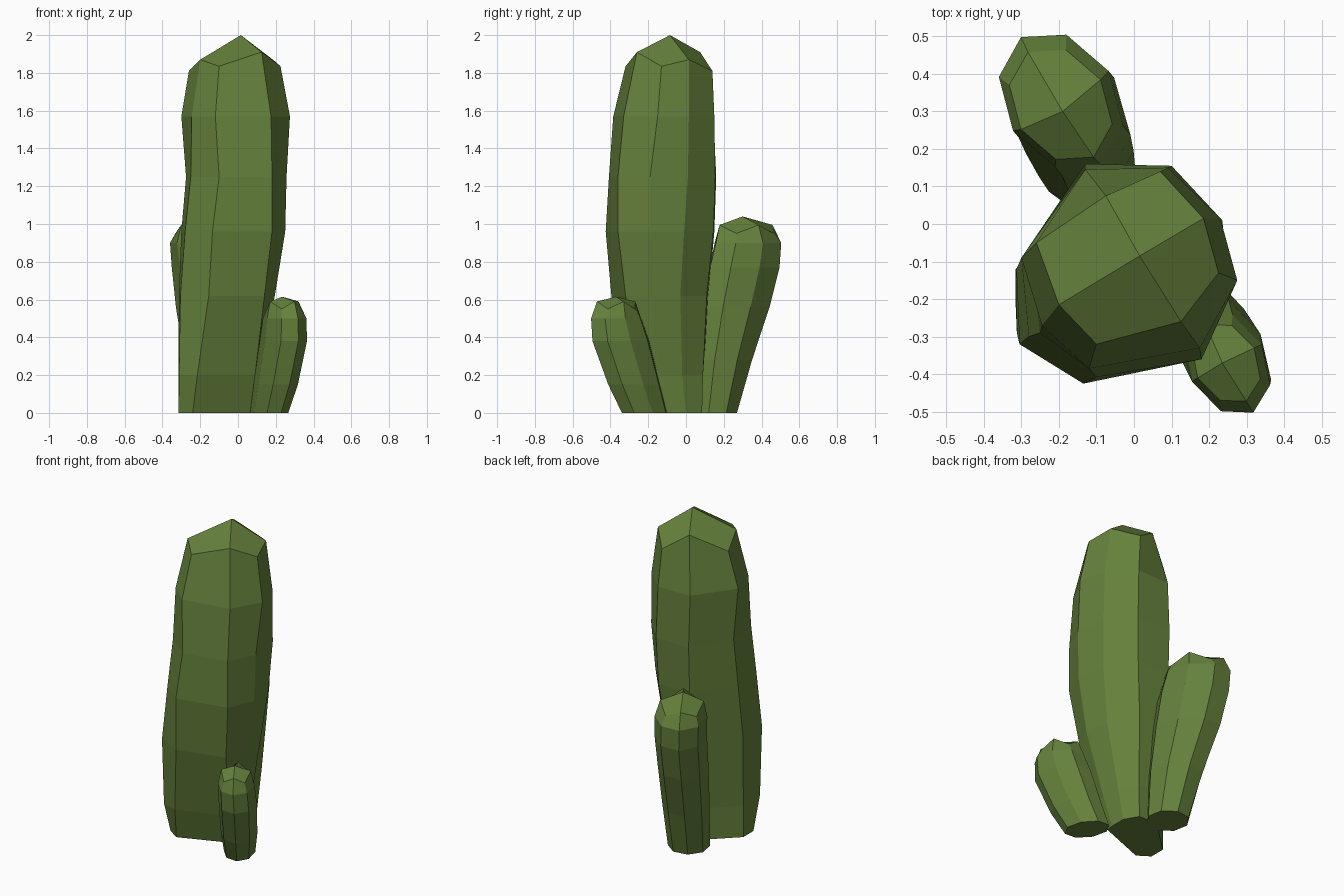
import bpy, bmesh, math

green = bpy.data.materials.new("cactus_green")
green.diffuse_color = (0.13, 0.22, 0.045, 1)


def loft(name, rings, apex):
    """Skin eight-sided rings bottom to top; close with a four-quad cap."""
    bm = bmesh.new()
    loops = [[bm.verts.new(p) for p in r] for r in rings]
    bm.faces.new(loops[0][::-1])
    for lo, hi in zip(loops, loops[1:]):
        for i in range(8):
            j = (i + 1) % 8
            bm.faces.new((lo[i], lo[j], hi[j], hi[i]))
    tip, top = bm.verts.new(apex), loops[-1]
    for i in range(0, 8, 2):
        bm.faces.new((tip, top[i], top[i + 1], top[(i + 2) % 8]))
    bmesh.ops.recalc_face_normals(bm, faces=bm.faces)
    me = bpy.data.meshes.new(name)
    bm.to_mesh(me)
    bm.free()
    me.materials.append(green)
    bpy.context.collection.objects.link(bpy.data.objects.new(name, me))


def oval(x, y, z, across, along, turn, lift=0.0):
    """Eight-sided oval; every second point can be lifted for the cap."""
    pts, c, s = [], math.cos(turn), math.sin(turn)
    for i in range(8):
        a = math.tau * i / 8
        u, v = across * math.cos(a), along * math.sin(a)
        pts.append((x + u * c - v * s, y + u * s + v * c, z + (lift if i % 2 == 0 else 0)))
    return pts


# Main trunk: ridged sections leaning and twisting a little with height
sections = [
    (0.00, [(-.315, -.22), (-.24, -.27), (.07, -.15), (.08, -.10), (.08, 0), (.03, .085), (-.10, .085), (-.315, -.12)]),
    (0.20, [(-.312, -.29), (-.215, -.32), (.09, -.22), (.11, -.14), (.10, -.02), (.04, .09), (-.11, .09), (-.315, -.12)]),
    (0.62, [(-.305, -.32), (-.155, -.395), (.14, -.32), (.195, -.19), (.175, -.03), (.05, .11), (-.14, .12), (-.313, -.12)]),
    (0.96, [(-.28, -.30), (-.135, -.425), (.18, -.36), (.25, -.195), (.22, -.01), (.09, .145), (-.13, .15), (-.30, -.09)]),
    (1.25, [(-.25, -.29), (-.10, -.408), (.18, -.36), (.257, -.19), (.235, .01), (.10, .155), (-.13, .16), (-.275, -.08)]),
    (1.57, [(-.245, -.27), (-.12, -.385), (.175, -.33), (.275, -.15), (.23, .015), (.09, .15), (-.13, .145), (-.30, -.09)]),
]
rings = [[(x, y, z) for x, y in pts] for z, pts in sections]
rings.append([(-.20, -.215, 1.87), (-.10, -.32, 1.835), (.125, -.26, 1.91), (.225, -.13, 1.835),
              (.185, .015, 1.87), (.07, .14, 1.81), (-.075, .075, 1.91), (-.26, -.05, 1.81)])
loft("trunk", rings, (.015, -.085, 2.0))

# Tall shoot leaning out at the back left, deepest towards the trunk
t = math.radians(122)
loft("back_shoot", [
    oval(-.125, .15, 0, .125, .12, t),
    oval(-.14, .20, .28, .165, .135, t),
    oval(-.165, .265, .56, .205, .145, t),
    oval(-.18, .31, .77, .215, .15, t),
    oval(-.195, .328, .90, .20, .15, t),
    oval(-.195, .318, .95, .165, .125, t, .045),
], (-.19, .30, 1.04))

# Short shoot leaning out at the front right
t = math.radians(-62)
loft("front_shoot", [
    oval(.165, -.22, 0, .135, .09, t),
    oval(.20, -.275, .15, .155, .105, t),
    oval(.24, -.345, .38, .17, .11, t),
    oval(.247, -.37, .50, .15, .105, t),
    oval(.245, -.37, .55, .115, .085, t, .04),
], (.235, -.37, .615))
